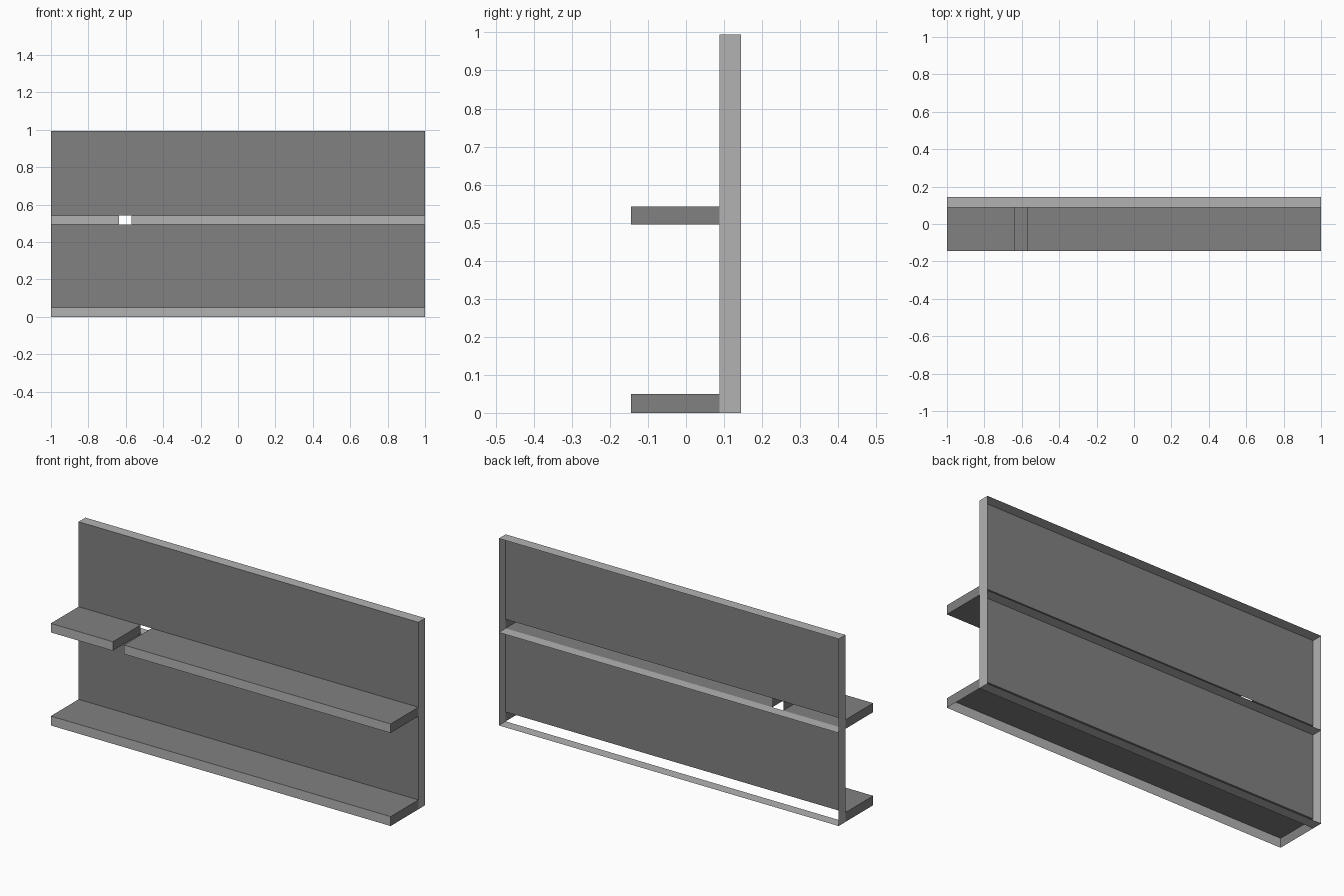
import bpy, bmesh
from mathutils import Matrix, Vector

if "Cube" in bpy.data.objects:
    bpy.data.objects.remove(bpy.data.objects["Cube"])


def material(name, v):
    m = bpy.data.materials.new(name)
    m.diffuse_color = (v, v, v, 1)
    m.use_nodes = True
    m.node_tree.nodes["Principled BSDF"].inputs["Base Color"].default_value = m.diffuse_color
    return m


DARK = material("dark grey", 0.22)
LIGHT = material("light grey", 0.45)

DIRS = {"+x": (1, 0, 0), "-x": (-1, 0, 0), "+y": (0, 1, 0),
        "-y": (0, -1, 0), "+z": (0, 0, 1), "-z": (0, 0, -1)}


def shell(name, lo, hi, keep, light=()):
    """Thin-walled box that keeps only the named sides."""
    lo, hi = Vector(lo), Vector(hi)
    bm = bmesh.new()
    bmesh.ops.create_cube(bm, size=1)
    bm.normal_update()
    drop = []
    for f in bm.faces:
        side = max(DIRS, key=lambda d: f.normal.dot(Vector(DIRS[d])))
        f.material_index = 1 if side in light else 0
        if side not in keep:
            drop.append(f)
    bmesh.ops.delete(bm, geom=drop, context="FACES")
    size = hi - lo
    bm.transform(Matrix.Translation((lo + hi) / 2) @ Matrix.Diagonal((*size, 1)))
    me = bpy.data.meshes.new(name)
    bm.to_mesh(me)
    bm.free()
    me.materials.append(DARK)
    me.materials.append(LIGHT)
    ob = bpy.data.objects.new(name, me)
    bpy.context.collection.objects.link(ob)
    return ob


F, P, B = -0.145, 0.088, 0.145      # shelf front, panel plane, back rim
LOW, MID, SHELF_TOP, TOP = 0.05, 0.495, 0.543, 0.995
ALL_LIGHT = tuple(DIRS)

# Rim around the open back, and the strip behind the middle shelf
shell("back_rim", (-1, P, 0), (1, B, TOP), ("+x", "-x", "+z", "-z"), ALL_LIGHT)
shell("middle_rim_strip", (-1, P, MID), (1, B, TOP), ("-z",), ALL_LIGHT)

# Recessed back panels
shell("lower_panel", (-1, P, LOW), (1, B, MID), ("-y",))
shell("upper_panel", (-1, P, SHELF_TOP), (1, B, TOP), ("-y",))

# Bottom shelf, open underneath and behind
shell("bottom_shelf", (-1, F, 0), (1, P, LOW), ("+x", "-x", "-y", "+z"), ("-y",))

# Middle shelf in two lengths with a slot between, open behind
for name, x0, x1 in (("middle_shelf_short", -1, -0.635), ("middle_shelf_long", -0.57, 1)):
    shell(name, (x0, F, MID), (x1, P, SHELF_TOP),
          ("+x", "-x", "-y", "+z", "-z"), ("-y",))
